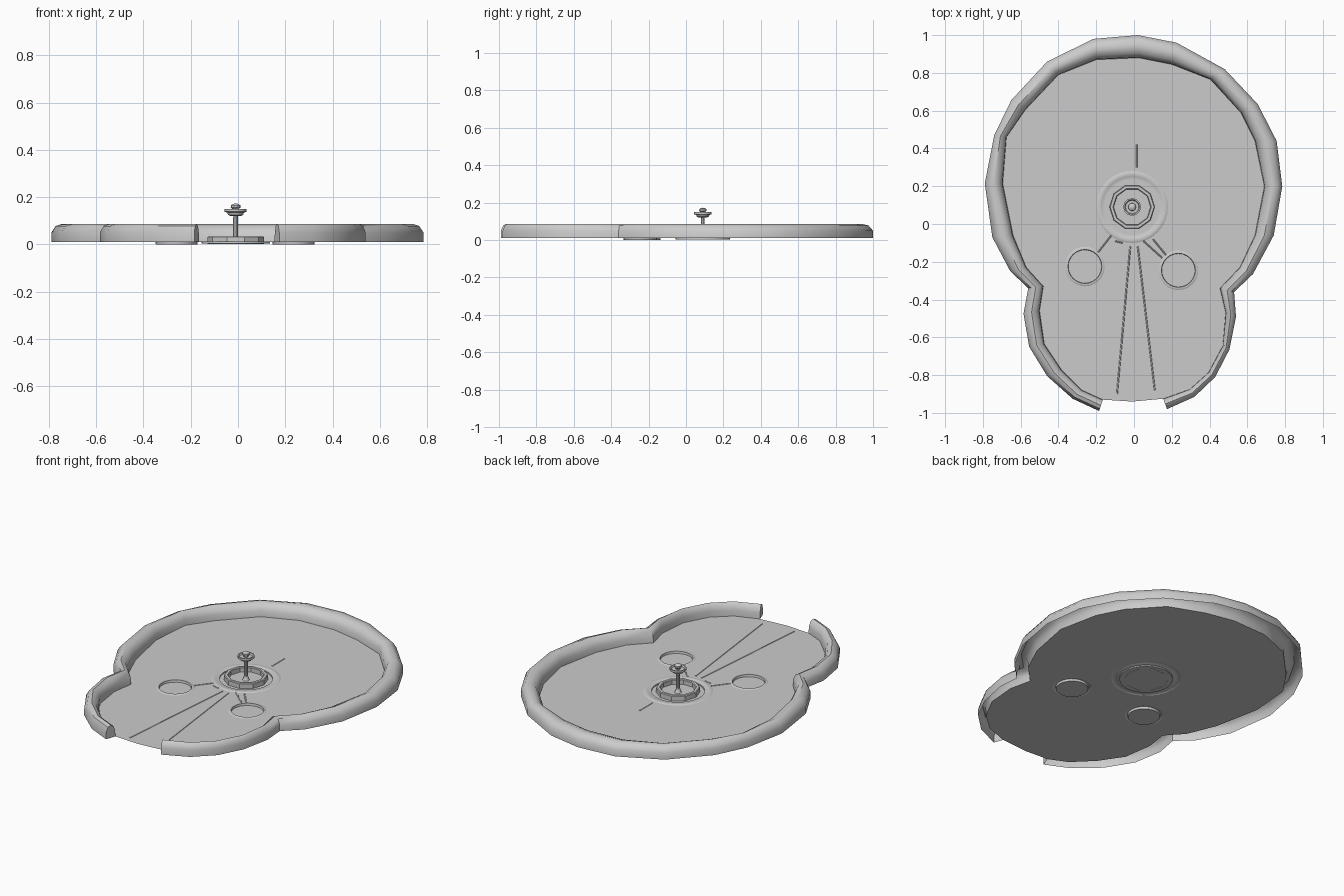
import bpy, bmesh, math
from mathutils import Vector

if "Cube" in bpy.data.objects:
    bpy.data.objects.remove(bpy.data.objects["Cube"])

FLOOR = 0.01
CENTRE = (-0.01, 0.09)
POOLS = [(-0.26, -0.225), (0.235, -0.245)]


def finish(bm, name, angle=35, recalc=True):
    if recalc:
        bmesh.ops.recalc_face_normals(bm, faces=bm.faces)
    me = bpy.data.meshes.new(name)
    bm.to_mesh(me)
    bm.free()
    ob = bpy.data.objects.new(name, me)
    bpy.context.collection.objects.link(ob)
    bpy.ops.object.select_all(action='DESELECT')
    ob.select_set(True)
    bpy.context.view_layer.objects.active = ob
    bpy.ops.object.shade_smooth_by_angle(angle=math.radians(angle))
    return ob


def circle(c, r, n):
    return [(c[0] + r * math.cos(2 * math.pi * i / n),
             c[1] + r * math.sin(2 * math.pi * i / n)) for i in range(n)]


def lathe(name, c, profile, n, angle=35):
    """Revolve (radius, z) points; zero radius gives a pole."""
    bm = bmesh.new()
    rings = []
    for r, z in profile:
        pts = [(c[0], c[1])] if r == 0 else circle(c, r, n)
        rings.append([bm.verts.new((x, y, z)) for x, y in pts])
    for a, b in zip(rings, rings[1:]):
        for i in range(n):
            j = (i + 1) % n
            if len(a) == 1:
                bm.faces.new((a[0], b[i], b[j]))
            elif len(b) == 1:
                bm.faces.new((a[i], a[j], b[0]))
            else:
                bm.faces.new((a[i], a[j], b[j], b[i]))
    return finish(bm, name, angle)


def strip(name, p, q, width=0.008, top=FLOOR + 0.003):
    """Low ridge lying on the floor between two points."""
    bm = bmesh.new()
    p, q = Vector(p), Vector(q)
    d = (q - p).normalized()
    s = Vector((-d.y, d.x)) * width / 2
    lo = [bm.verts.new((*v, FLOOR)) for v in (p - s, q - s, q + s, p + s)]
    hi = [bm.verts.new((*v, top)) for v in (p - s * .5, q - s * .5, q + s * .5, p + s * .5)]
    bm.faces.new(hi)
    for i in range(4):
        j = (i + 1) % 4
        bm.faces.new((lo[i], lo[j], hi[j], hi[i]))
    return finish(bm, name)


# Rim plan: outer x, y and inner x, y from the front gap round to the back
right = [(.175, -.98, .155, -.925), (.32, -.915, .295, -.875), (.43, -.81, .395, -.785),
         (.505, -.665, .47, -.645), (.54, -.49, .485, -.47), (.53, -.36, .455, -.34),
         (.63, -.265, .56, -.23), (.74, -.06, .64, -.06), (.785, .2, .69, .2),
         (.755, .44, .64, .44), (.655, .635, .565, .59), (.48, .82, .405, .765),
         (.225, .96, .2, .845), (.02, 1.0, .025, .88)]
left = [(-.185, -.99, -.165, -.93), (-.325, -.925, -.275, -.88), (-.46, -.805, -.385, -.77),
        (-.555, -.65, -.475, -.635), (-.585, -.475, -.5, -.46), (-.56, -.34, -.48, -.33),
        (-.655, -.25, -.57, -.23), (-.75, -.07, -.64, -.06), (-.79, .215, -.695, .215),
        (-.74, .47, -.675, .46), (-.65, .655, -.575, .605), (-.46, .86, -.4, .79),
        (-.215, .98, -.2, .87)]
plan = right + left[::-1]

# Rim cross-section: fraction from outer to inner, height
section = [(0, .01), (0, .05), (.2, .078), (.5, .087), (.8, .075), (.97, .045), (1, .01)]
bm = bmesh.new()
rows = []
for ox, oy, ix, iy in plan:
    o, i = Vector((ox, oy)), Vector((ix, iy))
    rows.append([bm.verts.new((*o.lerp(i, t), z)) for t, z in section])
for a, b in zip(rows, rows[1:]):
    for k in range(len(section) - 1):
        bm.faces.new((a[k], b[k], b[k + 1], a[k + 1]))
bm.faces.new(rows[0])
bm.faces.new(rows[-1][::-1])
finish(bm, "rim_wall", 40)

# Floor sheet with round openings for the basins
bm = bmesh.new()
outline = [(ix, iy) for _, _, ix, iy in plan] + [(-.01, -.94)]
loops = [outline, circle(CENTRE, .19, 32)] + [circle(c, .105, 24) for c in POOLS]
for pts in loops:
    vs = [bm.verts.new((x, y, FLOOR)) for x, y in pts]
    for a, b in zip(vs, vs[1:] + vs[:1]):
        bm.edges.new((a, b))
bmesh.ops.triangle_fill(bm, use_beauty=True, use_dissolve=False, edges=bm.edges[:],
                        normal=(0, 0, 1))
for f in bm.faces:
    f.normal_update()
    if f.normal.z < 0:
        f.normal_flip()
finish(bm, "floor", recalc=False)

# Sunken basins with low lips
lathe("centre_basin", CENTRE, [(.19, .01), (.185, .013), (.165, .013), (.16, .01),
                               (.145, .01), (.145, .003), (0, .003)], 32)
for k, c in enumerate(POOLS):
    lathe(f"side_pool_{k}", c, [(.105, .01), (.1, .013), (.09, .013), (.088, 0), (0, 0)], 24)

# Fountain: ring, stem, bowl and knob
lathe("fountain_ring", CENTRE, [(.12, .002), (.12, .03), (.116, .034), (.102, .034),
                                (.098, .03), (.098, .005)], 10)
lathe("fountain_stem", CENTRE, [(.02, .003), (.014, .012), (.011, .03), (.01, .125)], 10)
lathe("fountain_bowl", CENTRE, [(0, .12), (.022, .12), (.032, .125), (.035, .134), (.047, .138),
                                (.047, .15), (.04, .15), (.035, .142), (0, .142)], 12)
lathe("fountain_knob", CENTRE, [(.013, .142), (.014, .15), (.021, .156), (.02, .165),
                                (.012, .171), (0, .173)], 10)

# Channels from the centre to each pool, path edges and a back mark
for k, (a, b, c, d) in enumerate([((-.12, -.06), (-.19, -.15), (-.06, -.1), (-.1, -.09)),
                                  ((.05, -.09), (.15, -.18), (.1, -.08), (.17, -.165))]):
    strip(f"channel_edge_a{k}", a, b)
    strip(f"channel_edge_b{k}", c, d)
strip("path_edge_left", (-.02, -.12), (-.09, -.9))
strip("path_edge_right", (.02, -.12), (.11, -.88))
strip("back_mark", (.015, .3), (.015, .42))
